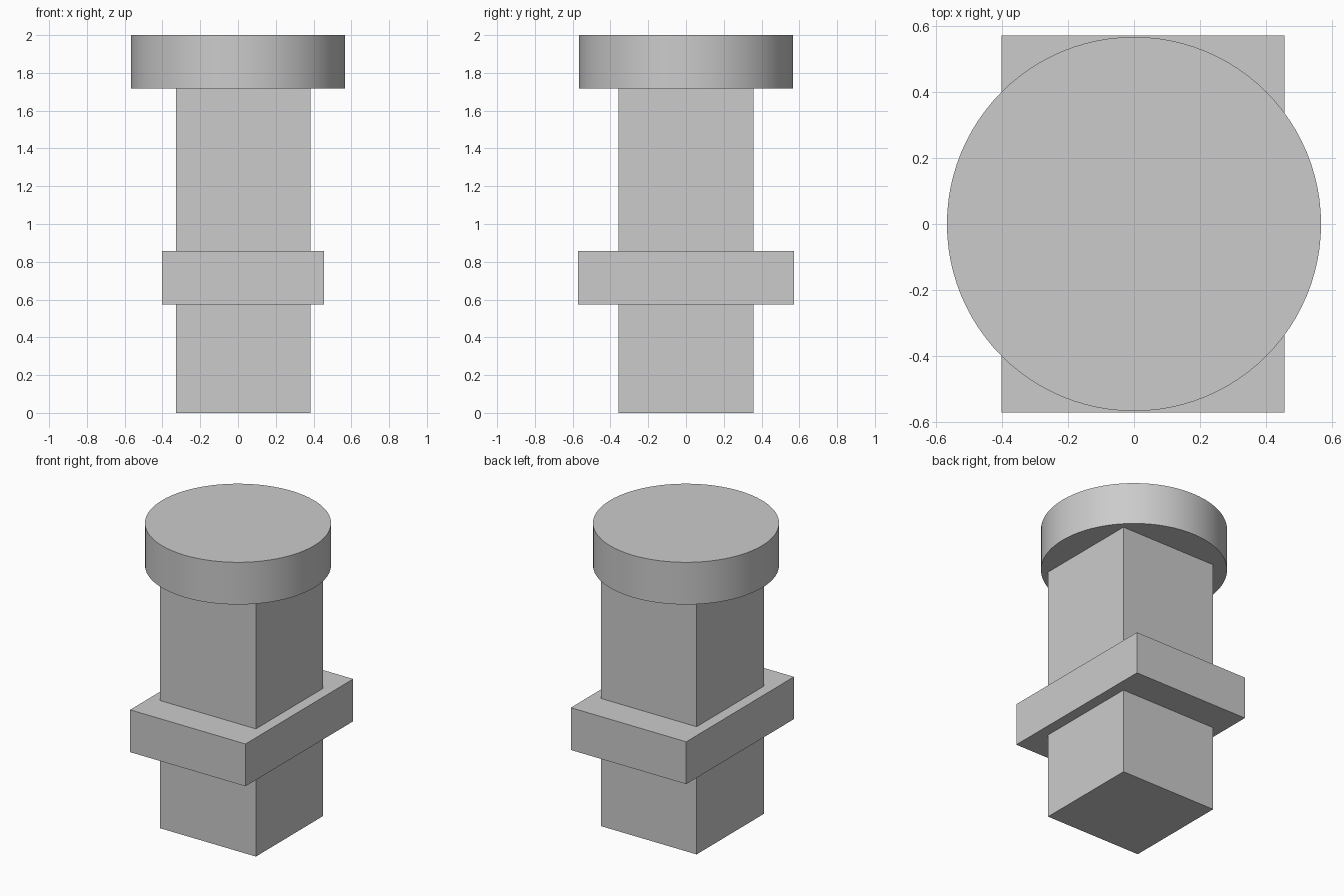
import bpy
import math

cube = bpy.data.objects.get("Cube")
if cube:
    bpy.data.objects.remove(cube, do_unlink=True)

# Single grey material
GREY = (0.6, 0.6, 0.6, 1.0)
grey = bpy.data.materials.new("light_grey")
grey.use_nodes = True
grey.diffuse_color = GREY
shader = next(n for n in grey.node_tree.nodes if n.type == "BSDF_PRINCIPLED")
shader.inputs["Base Color"].default_value = GREY


def finish(name):
    obj = bpy.context.object
    obj.name = name
    obj.data.materials.append(grey)
    bpy.ops.object.transform_apply(location=False, rotation=False, scale=True)
    return obj


def block(name, x, width, depth, bottom, top):
    bpy.ops.mesh.primitive_cube_add(size=1, location=(x, 0, (bottom + top) / 2))
    bpy.context.object.scale = (width, depth, top - bottom)
    return finish(name)


AXIS_X = 0.027       # the post sits slightly off the cap's centre
CAP_BOTTOM = 1.717

# Square post and the wider rectangular collar around it
block("post", AXIS_X, 0.712, 0.714, 0, CAP_BOTTOM)
block("collar", AXIS_X, 0.857, 1.142, 0.573, 0.857)

# Round cap
bpy.ops.mesh.primitive_cylinder_add(
    vertices=96, radius=0.566, depth=2 - CAP_BOTTOM,
    location=(0, 0, (2 + CAP_BOTTOM) / 2))
finish("round_cap")
bpy.ops.object.shade_smooth_by_angle(angle=math.radians(30))
